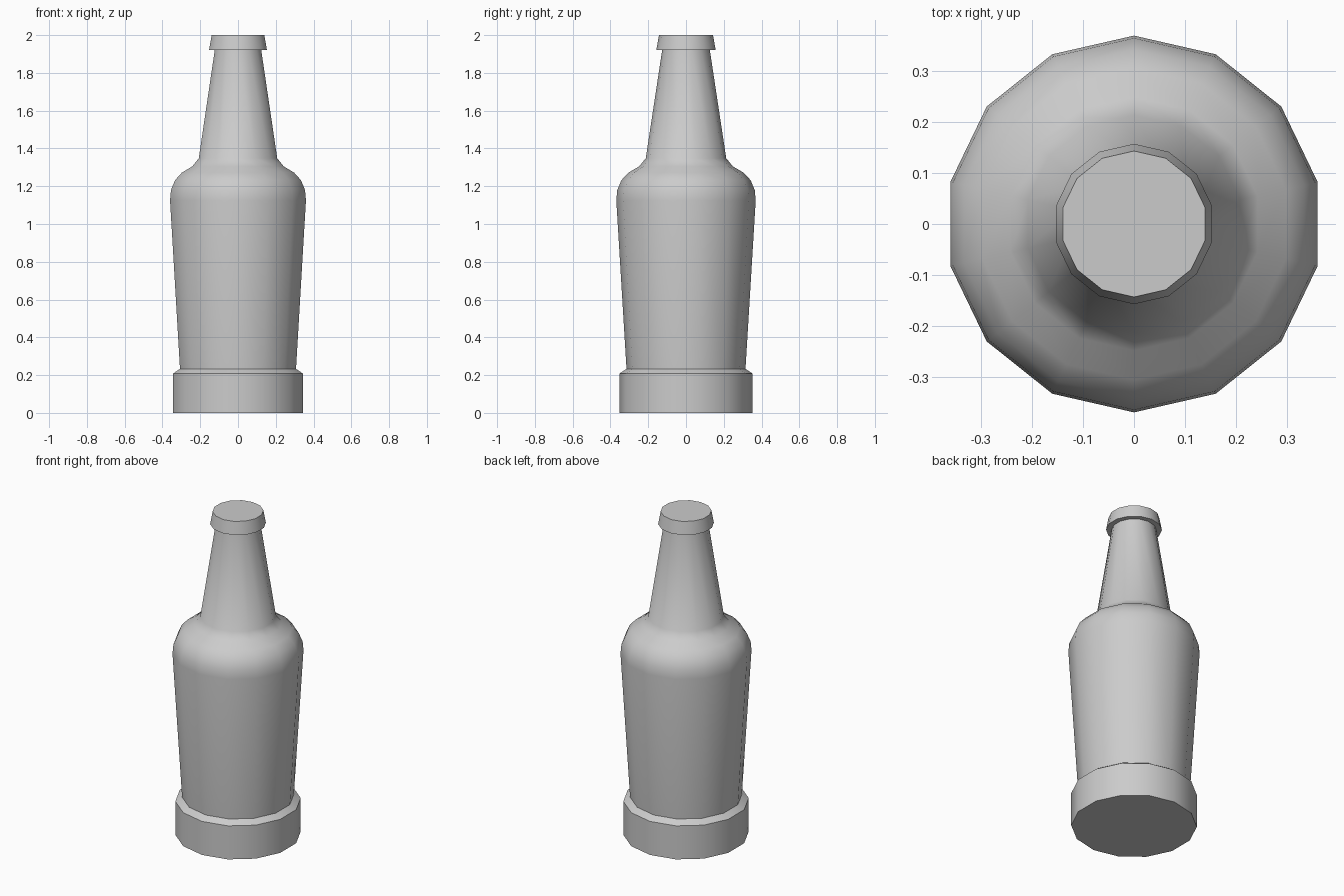
import bpy, bmesh
from math import pi, sin, cos, radians

if "Cube" in bpy.data.objects:
    bpy.data.objects.remove(bpy.data.objects["Cube"])

SIDES = 14


def lathe(name, profile):
    """Revolve (radius, z) points into a closed solid with a vertex on +y."""
    bm = bmesh.new()
    rings = [[bm.verts.new((r * sin(2 * pi * i / SIDES), r * cos(2 * pi * i / SIDES), z))
              for i in range(SIDES)] for r, z in profile]
    for low, high in zip(rings, rings[1:]):
        for i in range(SIDES):
            j = (i + 1) % SIDES
            bm.faces.new((low[i], low[j], high[j], high[i]))
    bm.faces.new(rings[0])
    bm.faces.new(rings[-1])
    bmesh.ops.recalc_face_normals(bm, faces=bm.faces)
    mesh = bpy.data.meshes.new(name)
    bm.to_mesh(mesh)
    bm.free()
    obj = bpy.data.objects.new(name, mesh)
    bpy.context.collection.objects.link(obj)
    bpy.ops.object.select_all(action='DESELECT')
    obj.select_set(True)
    bpy.context.view_layer.objects.active = obj
    bpy.ops.object.shade_smooth_by_angle(angle=radians(40))
    return obj


# Bottle: base band, tapered body, rounded shoulder, neck, flared lip
lathe("bottle", [
    (0.353, 0.0), (0.353, 0.208), (0.315, 0.233),
    (0.369, 1.125), (0.364, 1.18), (0.342, 1.232), (0.305, 1.272),
    (0.248, 1.305), (0.213, 1.348),
    (0.126, 1.922), (0.157, 1.922), (0.143, 2.0),
])
